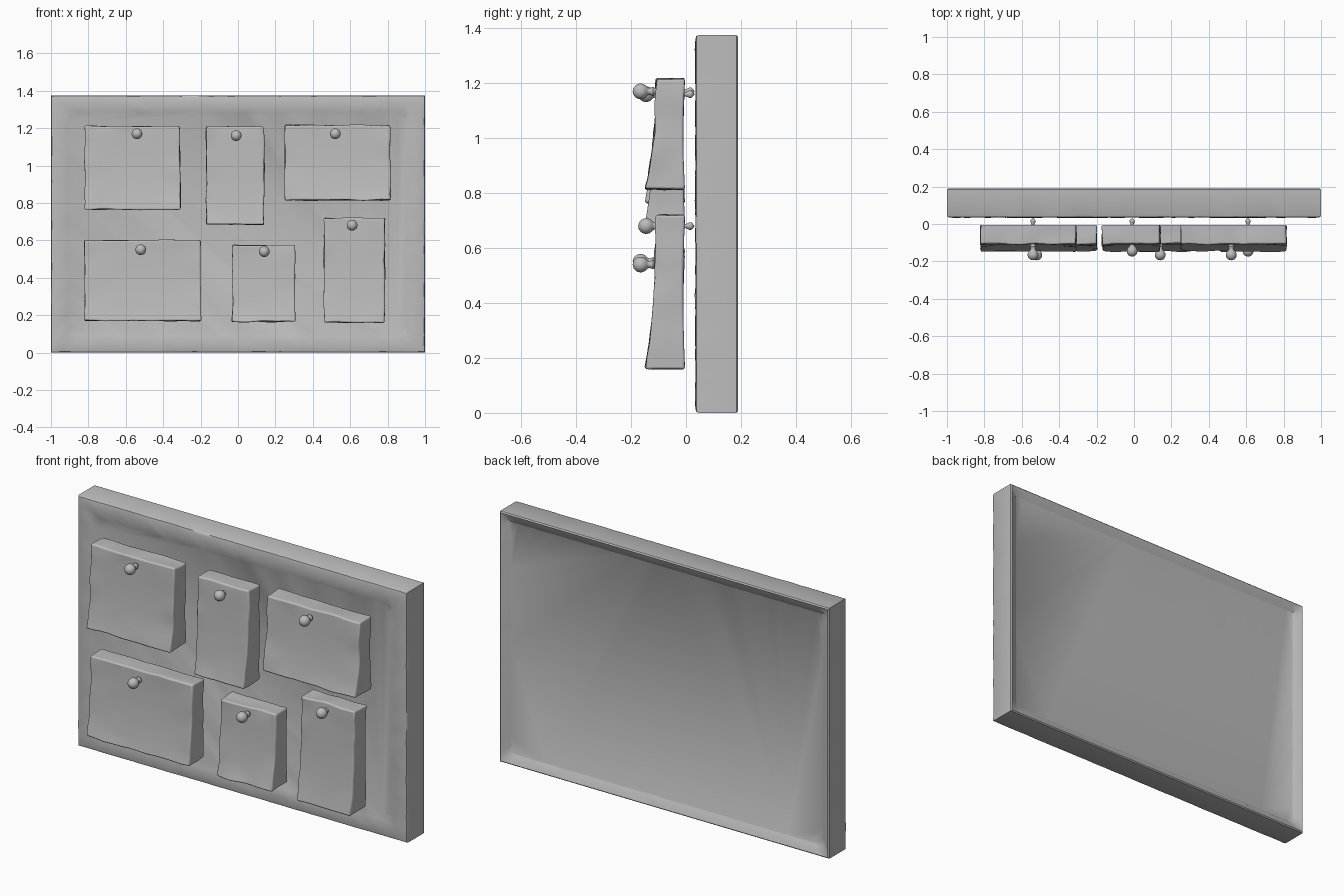
import bpy, bmesh, math, random
from mathutils import Vector, noise

if "Cube" in bpy.data.objects:
    bpy.data.objects.remove(bpy.data.objects["Cube"])

random.seed(4)
CENTRE_Z = 0.6875

grey = bpy.data.materials.new("plain grey")
grey.diffuse_color = (0.5, 0.5, 0.5, 1)
grey.use_nodes = True
grey.node_tree.nodes["Principled BSDF"].inputs["Base Color"].default_value = grey.diffuse_color


def finish(bm, name, angle=40):
    bmesh.ops.recalc_face_normals(bm, faces=bm.faces)
    mesh = bpy.data.meshes.new(name)
    bm.to_mesh(mesh)
    bm.free()
    mesh.materials.append(grey)
    ob = bpy.data.objects.new(name, mesh)
    bpy.context.collection.objects.link(ob)
    bpy.ops.object.select_all(action='DESELECT')
    ob.select_set(True)
    bpy.context.view_layer.objects.active = ob
    bpy.ops.object.shade_smooth_by_angle(angle=math.radians(angle))
    return ob


def rect_ring(bm, hx, hz, y, wobble, nx=44, nz=30):
    """Closed rectangle of vertices facing -y, with an optional rough wobble."""
    corners = [(-hx, -hz), (hx, -hz), (hx, hz), (-hx, hz)]
    ring = []
    for i, n in enumerate((nx, nz, nx, nz)):
        a, b = Vector(corners[i]), Vector(corners[(i + 1) % 4])
        for k in range(n):
            p = a.lerp(b, k / n)
            j = [random.uniform(-wobble, wobble) for _ in range(3)]
            ring.append(bm.verts.new((p.x + j[0], y + j[1] * 0.5, CENTRE_Z + p.y + j[2])))
    return ring


# Board: raised rough border in front, sloped rim and sunken panel behind
bm = bmesh.new()
profile = [  # inset from the outline, y, wobble
    (0.105, 0.042, 0), (0.09, 0.037, 0.006), (0.05, 0.034, 0.005), (0.015, 0.035, 0.002),
    (0.004, 0.038, 0.001), (0.0, 0.046, 0), (0.0, 0.184, 0), (0.006, 0.19, 0),
    (0.03, 0.180, 0.003), (0.05, 0.168, 0.001), (0.055, 0.165, 0),
]
rings = [rect_ring(bm, 1 - d, CENTRE_Z - d, y, w) for d, y, w in profile]
for r, s in zip(rings, rings[1:]):
    for i in range(len(r)):
        j = (i + 1) % len(r)
        bm.faces.new((r[i], r[j], s[j], s[i]))
bm.faces.new(rings[0])
bm.faces.new(rings[-1])
finish(bm, "board")


def note(name, x0, x1, z0, z1, seed):
    """Thick slab of paper, curling forwards at the bottom, with ragged edges."""
    bm = bmesh.new()
    bmesh.ops.create_cube(bm, size=1)
    bmesh.ops.subdivide_edges(bm, edges=bm.edges[:], cuts=11, use_grid_fill=True)
    for v in bm.verts:
        u, d, h = v.co.x + 0.5, 0.5 - v.co.y, v.co.z + 0.5
        fall = 1 - h
        front = -(0.108 + 0.012 * fall + 0.027 * fall ** 3)
        back = -0.004 - 0.006 * math.sin(math.pi * h)
        p = Vector((x0 + (x1 - x0) * u, back + (front - back) * d, z0 + (z1 - z0) * h))
        n = noise.noise_vector(p * 9 + Vector((seed * 3.7, 0, 0)))
        edge = max(abs(2 * u - 1), abs(2 * h - 1)) ** 4
        p += Vector((n.x * 0.007 * edge, n.y * 0.010 * edge * d, n.z * 0.007 * edge))
        v.co = p
    ob = finish(bm, name, 50)
    bev = ob.modifiers.new("soft edges", 'BEVEL')
    bev.width, bev.segments = 0.012, 3
    bev.limit_method, bev.angle_limit = 'ANGLE', math.radians(50)


def pin(name, x, z, y, tip):
    """Ball head, short neck, and a point where it comes out behind the note."""
    bm = bmesh.new()
    spin = [(0.0, y - 0.029)]
    for k in range(1, 10):
        a = math.pi * k / 11
        spin.append((0.029 * math.sin(a), y - 0.029 * math.cos(a)))
    spin += [(0.012, y + 0.032), (0.017, y + 0.045), (0.011, y + 0.055)]
    if tip:
        spin += [(0.008, 0.0), (0.014, 0.012), (0.014, 0.02), (0.0, 0.032)]
    else:
        spin += [(0.008, -0.03), (0.0, -0.03)]
    verts = [bm.verts.new((x + r, py, z)) for r, py in spin]
    edges = [bm.edges.new(pair) for pair in zip(verts, verts[1:])]
    bmesh.ops.spin(bm, geom=verts + edges, cent=(x, 0, z), axis=(0, 1, 0),
                   angle=math.tau, steps=18)
    bmesh.ops.remove_doubles(bm, verts=bm.verts, dist=0.0004)
    finish(bm, name, 50)


# Notes with their pins: x0, x1, z0, z1, pin x, pin z, pin y, tip visible behind
layout = {
    "upper_left": (-0.82, -0.31, 0.765, 1.21, -0.54, 1.17, -0.165, True),
    "upper_middle": (-0.17, 0.14, 0.685, 1.21, -0.01, 1.16, -0.145, True),
    "upper_right": (0.25, 0.815, 0.815, 1.215, 0.52, 1.17, -0.165, False),
    "lower_left": (-0.82, -0.20, 0.17, 0.60, -0.52, 0.55, -0.165, False),
    "lower_middle": (-0.03, 0.305, 0.165, 0.575, 0.14, 0.54, -0.165, False),
    "lower_right": (0.46, 0.785, 0.16, 0.72, 0.61, 0.68, -0.145, True),
}
for i, (place, (x0, x1, z0, z1, px, pz, py, tip)) in enumerate(layout.items()):
    note(place + "_note", x0, x1, z0, z1, i + 1)
    pin(place + "_pin", px, pz, py, tip)
